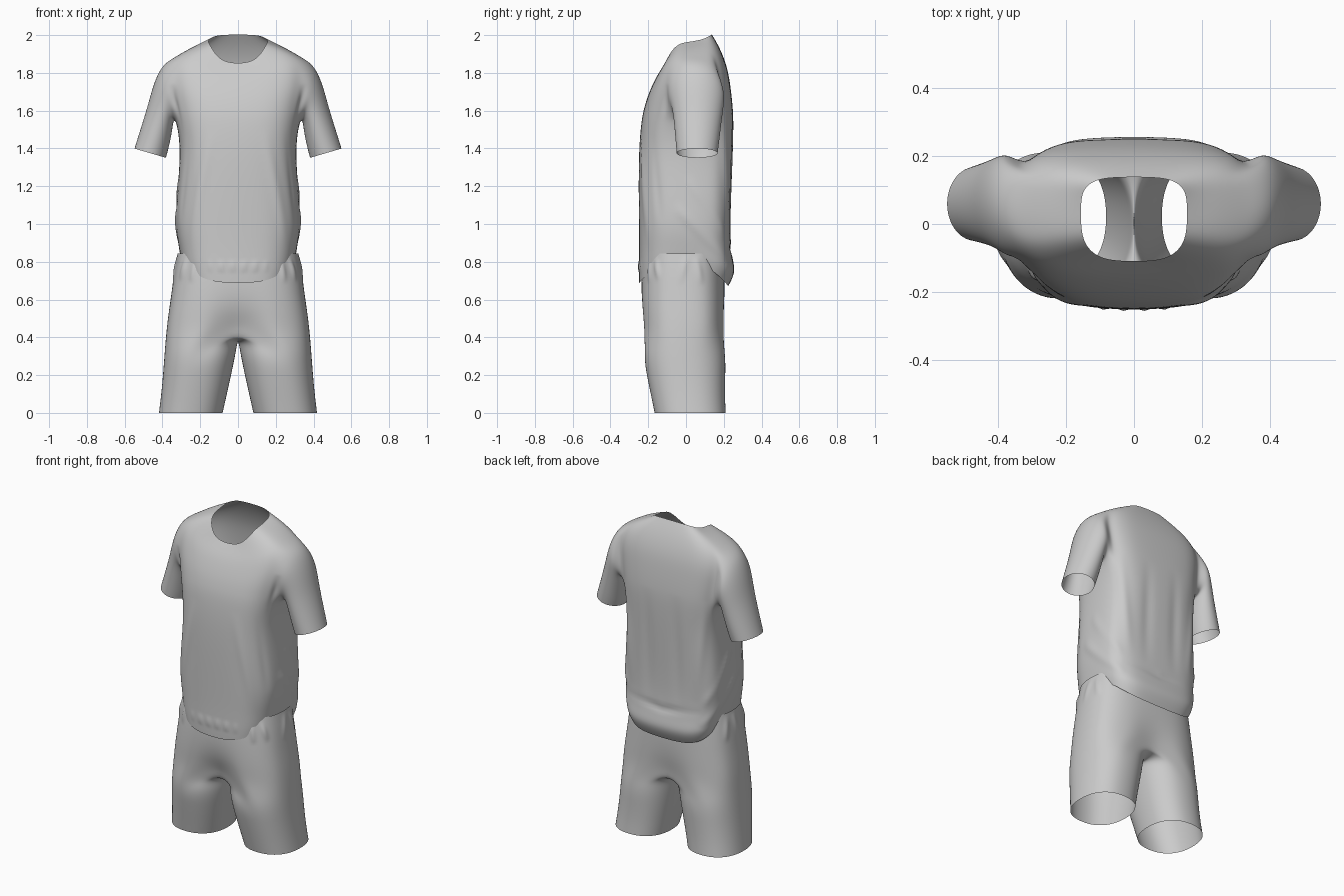
import bpy, bmesh
from math import sin, cos, pi, radians, exp
from mathutils import Vector

if "Cube" in bpy.data.objects:
    bpy.data.objects.remove(bpy.data.objects["Cube"], do_unlink=True)

COLS = 12      # columns in half a ring, from centre front to centre back
COLOUR = (0.6, 0.6, 0.6, 1)

cloth = bpy.data.materials.new("light_grey_cloth")
cloth.diffuse_color = COLOUR
cloth.use_nodes = True
cloth.node_tree.nodes["Principled BSDF"].inputs["Base Color"].default_value = COLOUR


def rounded(value, power):
    return (abs(value) ** power) * (1 if value >= 0 else -1)


def half_ring(bm, hx, front, back, z_front, z_side, z_back, mid, fore_power, aft_power):
    """Squarish half ring on the left side of the body."""
    verts = []
    for i in range(COLS + 1):
        t = pi * (i / COLS - 0.5)
        s = sin(t)
        if s < 0:
            depth, power = mid - front, fore_power
            z = z_side + (z_front - z_side) * s * s
        else:
            depth, power = back - mid, aft_power
            z = z_side + (z_back - z_side) * s
        x = 0 if i in (0, COLS) else hx * rounded(cos(t), power)
        verts.append(bm.verts.new((x, mid + depth * rounded(s, power), z)))
    return verts


def skin(bm, lower, upper, closed=False, skip=()):
    n = len(lower)
    for i in range(n if closed else n - 1):
        if i not in skip:
            j = (i + 1) % n
            bm.faces.new((lower[i], lower[j], upper[j], upper[i]))


def press_folds(mesh, folds):
    """Raise or sink tapering ridges along segments, the same on both sides."""
    moves = []
    for v in mesh.vertices:
        p = Vector((abs(v.co.x), v.co.y, v.co.z))
        push = 0
        for start, end, width, height in folds:
            a, b = Vector(start), Vector(end)
            d = b - a
            f = max(0, min(1, (p - a).dot(d) / d.length_squared))
            gap = (p - a - d * f).length
            if gap < width * 3:
                push += height * sin(pi * f) * exp(-(gap / width) ** 2)
        moves.append(v.co + v.normal * push)
    for v, co in zip(mesh.vertices, moves):
        v.co = co


def finish(bm, name, folds):
    """Mirror, smooth and crease one garment."""
    bmesh.ops.recalc_face_normals(bm, faces=bm.faces)
    # Garments are open, so settle the outward side by the outermost face
    side = max(bm.faces, key=lambda f: f.calc_center_median().x)
    if side.normal.x < 0:
        bmesh.ops.reverse_faces(bm, faces=bm.faces)
    mesh = bpy.data.meshes.new(name)
    bm.to_mesh(mesh)
    bm.free()
    obj = bpy.data.objects.new(name, mesh)
    bpy.context.collection.objects.link(obj)
    obj.modifiers.new("both_sides", "MIRROR")
    sub = obj.modifiers.new("soft_cloth", "SUBSURF")
    sub.levels = sub.render_levels = 3
    graph = bpy.context.evaluated_depsgraph_get()
    soft = bpy.data.meshes.new_from_object(obj.evaluated_get(graph))
    obj.modifiers.clear()
    obj.data = soft
    soft.name = name
    press_folds(soft, folds)
    soft.materials.clear()
    soft.materials.append(cloth)
    soft.polygons.foreach_set("use_smooth", [True] * len(soft.polygons))


# Shirt body: half width, front y, back y, then front, side and back heights
bm = bmesh.new()
shirt_rows = [
    (.295, -.25, .225, .685, .8, .67),
    (.305, -.252, .268, .76, .82, .75),
    (.315, -.25, .24, .86, .88, .83),
    (.335, -.251, .235, 1, 1, 1),
    (.32, -.253, .242, 1.2, 1.2, 1.2),
    (.305, -.251, .25, 1.4, 1.4, 1.4),
    (.328, -.238, .253, 1.55, 1.55, 1.55),
    (.34, -.222, .248, 1.62, 1.62, 1.63),
    (.355, -.203, .238, 1.68, 1.7, 1.72),
    (.365, -.175, .224, 1.745, 1.79, 1.81),
    (.335, -.153, .2, 1.785, 1.885, 1.885),
    (.25, -.13, .17, 1.82, 1.933, 1.95),
    (.157, -.11, .138, 1.85, 1.966, 2.003),
]
rows = [half_ring(bm, *r, mid=.03, fore_power=.66, aft_power=.56) for r in shirt_rows]
LOW, HIGH, FORE, AFT = 6, 10, 4, 8      # armhole in the grid of rows and columns
for k in range(len(rows) - 1):
    skin(bm, rows[k], rows[k + 1],
         skip=range(FORE, AFT) if LOW <= k < HIGH else ())

# Sleeve: grown out of the armhole; outer x, z, inner x, z, and y range
loop = [rows[LOW][c] for c in range(FORE, AFT)]
loop += [rows[r][AFT] for r in range(LOW, HIGH)]
loop += [rows[HIGH][c] for c in range(AFT, FORE, -1)]
loop += [rows[r][FORE] for r in range(HIGH, LOW, -1)]
for xo, zo, xi, zi, y0, y1 in [
        (.405, 1.845, .342, 1.545, -.095, .21),
        (.45, 1.74, .347, 1.495, -.075, .2),
        (.478, 1.63, .355, 1.45, -.066, .19),
        (.522, 1.49, .371, 1.38, -.057, .178),
        (.55, 1.4, .38, 1.35, -.052, .17)]:
    centre = Vector(((xo + xi) / 2, (y0 + y1) / 2, (zo + zi) / 2))
    across = Vector((xo - xi, 0, zo - zi)) / 2
    along = Vector((0, (y1 - y0) / 2, 0))
    ring = []
    for k in range(len(loop)):
        a = radians(225) + 2 * pi * k / len(loop)
        ring.append(bm.verts.new(centre + along * cos(a) + across * sin(a)))
    skin(bm, loop, ring, closed=True)
    loop = ring

shirt_folds = [
    ((.14, -.25, 1.5), (.29, -.22, .8), .03, .008),      # chest to hip
    ((.28, -.2, 1.5), (.32, -.14, 1), .025, -.01),
    ((.33, -.06, 1.1), (.26, .22, .8), .025, .014),      # sagging at the hip
    ((.32, 0, 1.25), (.27, .22, .92), .022, .01),
    ((.28, .2, 1.6), (.22, .23, .95), .03, .007),        # down the back
    ((.1, .25, 1.6), (.1, .235, .9), .035, -.006),
    ((.35, -.1, 1.74), (.32, -.14, 1.45), .02, -.014),   # armpit crease
    ((-.1, .25, .85), (.26, .2, .89), .02, -.01),        # above the back roll
]
# Gathers above the front hem
shirt_folds += [((x, -.25, .74), (x, -.25, .81), .014, .006)
                for x in (.03, .09, .15, .21)]
finish(bm, "shirt", shirt_folds)

# Shorts: hip rows down to the fork, squarest where the legs part
bm = bmesh.new()
hips = [half_ring(bm, hx, front, back, z, z, z, mid=0, fore_power=p, aft_power=p)
        for hx, front, back, z, p in [
            (.322, -.226, .198, .845, .74),
            (.34, -.238, .205, .75, .74),
            (.355, -.243, .208, .63, .72),
            (.37, -.241, .209, .53, .7),
            (.381, -.235, .209, .44, .68)]]
for row, dent in zip(hips[2:], (.005, .03, .08)):
    row[0].co.y += dent
    row[-1].co.y -= dent / 2
for upper, lower in zip(hips, hips[1:]):
    skin(bm, lower, upper)

# Crotch seam closes the leg ring between back and front
fork = hips[-1]
back, front = fork[-1].co, fork[0].co
seam = []
for i in range(1, COLS):
    p = back.lerp(front, i / COLS)
    p.z -= .04 * sin(pi * i / COLS)
    seam.append(bm.verts.new(p))
loop = fork + seam

# Leg: centre x, radii, centre y and height
for cx, rx, ry, cy, z in [
        (.2, .19, .222, -.009, .32),
        (.218, .181, .208, .001, .19),
        (.236, .174, .196, .012, .08),
        (.25, .17, .19, .022, 0)]:
    ring = []
    for k in range(2 * COLS):
        t = pi * (k / COLS - 0.5)
        ring.append(bm.verts.new((cx + rx * rounded(cos(t), .87),
                                  cy + ry * rounded(sin(t), .87), z)))
    skin(bm, ring, loop, closed=True)
    loop = ring

shorts_folds = [
    ((.25, -.2, .69), (.23, -.2, .83), .016, .009),      # gathers at the waist
    ((.3, -.14, .7), (.28, -.17, .83), .016, .009),
    ((.33, -.03, .68), (.32, 0, .83), .018, .008),
    ((.33, .08, .68), (.31, .05, .83), .018, .008),
]
finish(bm, "shorts", shorts_folds)
